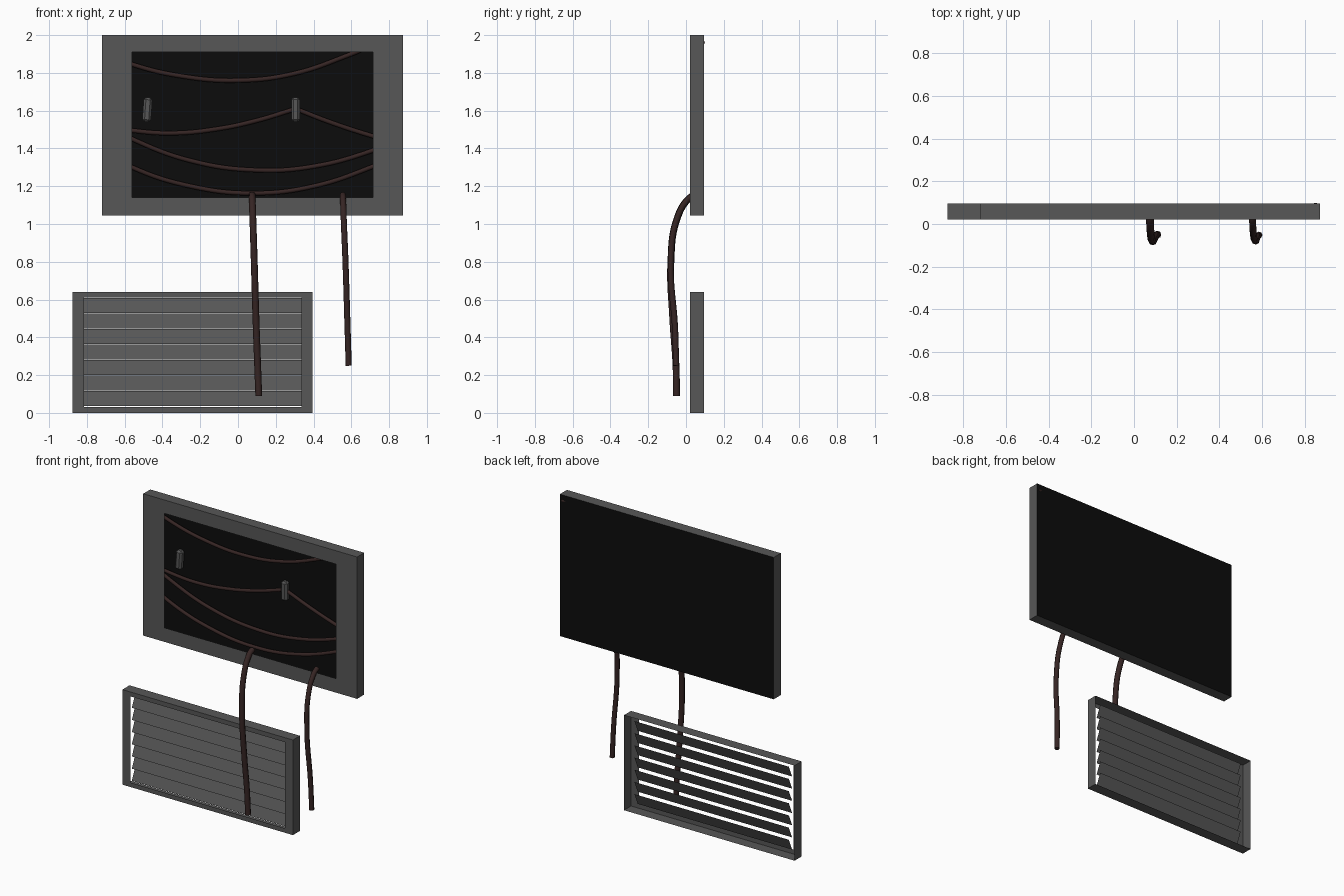
import bpy, bmesh, math
from mathutils import Vector, Matrix

if "Cube" in bpy.data.objects:
    bpy.data.objects.remove(bpy.data.objects["Cube"])


def material(name, rgb):
    m = bpy.data.materials.new(name)
    m.diffuse_color = (*rgb, 1)
    m.use_nodes = True
    m.node_tree.nodes["Principled BSDF"].inputs["Base Color"].default_value = m.diffuse_color
    return m


GREY = material("dark grey metal", (0.095, 0.095, 0.095))
BLACK = material("black backing", (0.0035, 0.0035, 0.0035))
BROWN = material("dark brown rubber", (0.036, 0.018, 0.017))

FRONT, BACK = 0.02, 0.095


def finish(name, bm, mat):
    me = bpy.data.meshes.new(name)
    bm.to_mesh(me)
    bm.free()
    me.materials.append(mat)
    ob = bpy.data.objects.new(name, me)
    bpy.context.collection.objects.link(ob)
    return ob


def rect(bm, x0, x1, z0, z1, y):
    return [bm.verts.new((x, y, z)) for x, z in ((x0, z0), (x1, z0), (x1, z1), (x0, z1))]


def hollow_frame(name, outer, inner):
    """Sheet metal frame: a front ring plus folded side walls, open at the back."""
    bm = bmesh.new()
    hole, edge = rect(bm, *inner, FRONT), rect(bm, *outer, FRONT)
    rear = rect(bm, *outer, BACK)
    for i in range(4):
        j = (i + 1) % 4
        bm.faces.new((edge[i], edge[j], hole[j], hole[i]))
        bm.faces.new((rear[i], rear[j], edge[j], edge[i]))
    return finish(name, bm, GREY)


def cable(name, points, radius):
    cu = bpy.data.curves.new(name, 'CURVE')
    cu.dimensions = '3D'
    cu.bevel_depth = radius
    cu.bevel_resolution = 2
    cu.resolution_u = 8
    cu.use_fill_caps = True
    sp = cu.splines.new('BEZIER')
    sp.bezier_points.add(len(points) - 1)
    for bp, p in zip(sp.bezier_points, points):
        bp.co = p
        bp.handle_left_type = bp.handle_right_type = 'AUTO'
    cu.materials.append(BROWN)
    ob = bpy.data.objects.new(name, cu)
    bpy.context.collection.objects.link(ob)
    bpy.ops.object.select_all(action='DESELECT')
    ob.select_set(True)
    bpy.context.view_layer.objects.active = ob
    bpy.ops.object.convert(target='MESH')
    bpy.ops.object.shade_smooth_by_angle(angle=math.radians(50))


# Upper wall opening with black backing
upper = (-0.72, 0.873, 1.045, 2.0)
hollow_frame("opening_frame", upper, (-0.56, 0.715, 1.14, 1.91))
bm = bmesh.new()
bm.faces.new(reversed(rect(bm, *upper, BACK)))
finish("opening_back", bm, BLACK)

# Lower vent with tilted slats, bottom edge forward
hollow_frame("vent_frame", (-0.875, 0.395, 0.0, 0.64), (-0.815, 0.335, 0.03, 0.61))
pitch = 0.082
bm = bmesh.new()
for i in range(7):
    z = 0.036 + i * pitch
    a, b = (0.035, z), (0.07, z + pitch - 0.003)
    bm.faces.new([bm.verts.new(p) for p in ((-0.815, *a), (0.335, *a), (0.335, *b), (-0.815, *b))])
finish("vent_slats", bm, GREY)

# Cables sagging across the opening
Y = 0.068
runs = {
    "top": [(-0.71, 1.905), (-0.56, 1.845), (-0.3, 1.783), (0.0, 1.76), (0.3, 1.797),
            (0.6, 1.90), (0.74, 1.955)],
    "hooked_left": [(-0.71, 1.52), (-0.56, 1.495), (-0.35, 1.481), (-0.1, 1.505), (0.1, 1.548),
                    (0.305, 1.61)],
    "hooked_right": [(0.305, 1.61), (0.5, 1.535), (0.715, 1.465), (0.86, 1.425)],
    "middle": [(-0.71, 1.53), (-0.56, 1.45), (-0.25, 1.335), (0.1, 1.285), (0.4, 1.305),
               (0.715, 1.39), (0.86, 1.45)],
    "bottom": [(-0.71, 1.385), (-0.56, 1.30), (-0.25, 1.2), (0.08, 1.163), (0.4, 1.2),
               (0.715, 1.305), (0.86, 1.37)],
}
for name, pts in runs.items():
    path = [(x, Y, z) for x, z in pts]
    if name == "top":
        path.append((0.86, 0.088, 1.96))
    cable(name + "_cable", path, 0.012)

# Loose cables hanging out of the opening
cable("long_hanging_cable", [(0.075, 0.05, 1.155), (0.075, 0.015, 1.135), (0.079, -0.05, 1.02),
      (0.086, -0.08, 0.8), (0.095, -0.07, 0.5), (0.104, -0.053, 0.25), (0.11, -0.05, 0.09)], 0.018)
cable("short_hanging_cable", [(0.555, 0.05, 1.155), (0.556, 0.015, 1.135), (0.56, -0.05, 1.02),
      (0.569, -0.08, 0.8), (0.58, -0.058, 0.45), (0.586, -0.052, 0.25)], 0.016)

# Cable clips fixed to the backing
for name, x, tilt in (("left_clip", -0.48, 4), ("right_clip", 0.305, 0)):
    bm = bmesh.new()
    bmesh.ops.create_cube(bm, size=1, matrix=Matrix.Diagonal((0.046, 0.045, 0.13, 1)))
    bmesh.ops.bevel(bm, geom=bm.edges[:], offset=0.012, segments=1, affect='EDGES')
    place = Matrix.Translation((x, 0.066, 1.605)) @ Matrix.Rotation(math.radians(tilt), 4, 'Y')
    bmesh.ops.transform(bm, matrix=place, verts=bm.verts)
    finish(name, bm, GREY)
